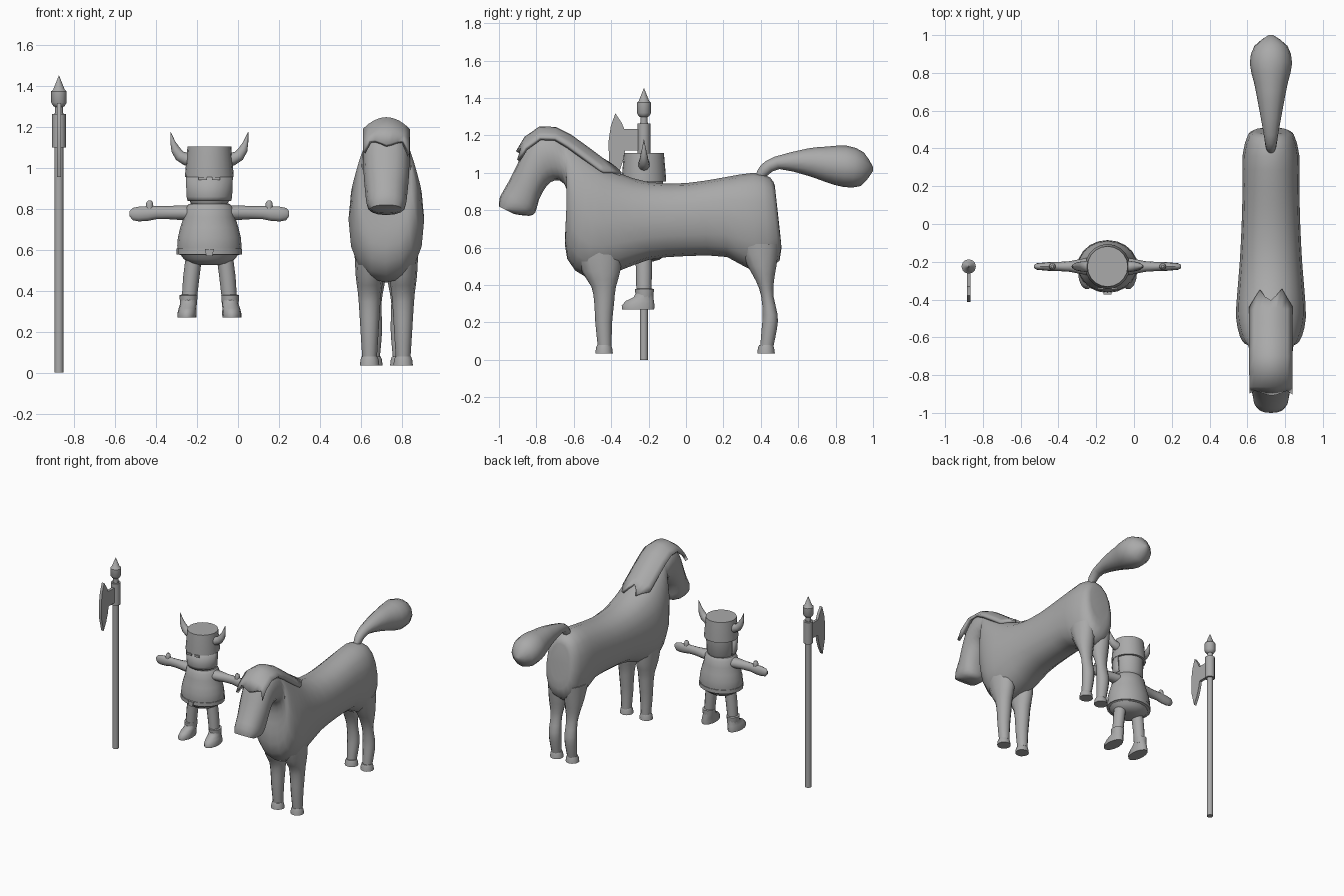
import bpy, bmesh, math
from mathutils import Vector

if "Cube" in bpy.data.objects:
    bpy.data.objects.remove(bpy.data.objects["Cube"])

grey = bpy.data.materials.new("plain_grey")
grey.diffuse_color = (0.4, 0.4, 0.4, 1)
grey.use_nodes = True
grey.node_tree.nodes["Principled BSDF"].inputs["Base Color"].default_value = grey.diffuse_color


def finish(name, bm, angle=40):
    bmesh.ops.recalc_face_normals(bm, faces=bm.faces)
    me = bpy.data.meshes.new(name)
    bm.to_mesh(me)
    bm.free()
    ob = bpy.data.objects.new(name, me)
    bpy.context.collection.objects.link(ob)
    me.materials.append(grey)
    bpy.ops.object.select_all(action='DESELECT')
    ob.select_set(True)
    bpy.context.view_layer.objects.active = ob
    bpy.ops.object.shade_smooth_by_angle(angle=math.radians(angle))
    return ob


def smooth_rows(rows, steps):
    """Catmull-Rom interpolation through rows of numbers."""
    if steps == 1:
        return rows
    out = []
    for i in range(len(rows) - 1):
        a, b = rows[max(i - 1, 0)], rows[i]
        c, d = rows[i + 1], rows[min(i + 2, len(rows) - 1)]
        for s in range(steps):
            t = s / steps
            out.append([0.5 * (2 * q + (r - p) * t + (2 * p - 5 * q + 4 * r - w) * t * t
                               + (3 * q - p - 3 * r + w) * t ** 3)
                        for p, q, r, w in zip(a, b, c, d)])
    return out + [rows[-1]]


def loft(name, rings, n=16, power=1.0, angle=40):
    """Skin rings given as (centre, half axis u, half axis v)."""
    def sgn(v):
        return math.copysign(abs(v) ** power, v)
    bm = bmesh.new()
    loops = []
    for c, u, v in rings:
        loops.append([bm.verts.new(Vector(c) + Vector(u) * sgn(math.cos(2 * math.pi * k / n))
                                   + Vector(v) * sgn(math.sin(2 * math.pi * k / n)))
                      for k in range(n)])
    for a, b in zip(loops, loops[1:]):
        for k in range(n):
            bm.faces.new((a[k], a[(k + 1) % n], b[(k + 1) % n], b[k]))
    bm.faces.new(loops[0][::-1])
    bm.faces.new(loops[-1])
    return finish(name, bm, angle)


def side_loft(name, x, rows, steps=2, n=16, power=1.0, angle=50):
    """Rows (y, z, y, z, half width): opposite silhouette points of each ring."""
    rings = [(((x, (a + c) / 2, (b + d) / 2)), (w, 0, 0), (0, (a - c) / 2, (b - d) / 2))
             for a, b, c, d, w in smooth_rows(rows, steps)]
    return loft(name, rings, n, power, angle)


def upright(name, rows, steps=1, n=16, angle=40):
    """Rows (x, y, z, rx, ry): stacked horizontal ellipses."""
    return loft(name, [((x, y, z), (rx, 0, 0), (0, ry, 0))
                       for x, y, z, rx, ry in smooth_rows(rows, steps)], n, 1, angle)


def plate(name, pts, axis, lo, hi):
    """Extrude an outline along x or y."""
    bm = bmesh.new()
    def at(p, d):
        return (d, p[0], p[1]) if axis == 'x' else (p[0], d, p[1])
    a = [bm.verts.new(at(p, lo)) for p in pts]
    b = [bm.verts.new(at(p, hi)) for p in pts]
    bm.faces.new(a)
    bm.faces.new(b[::-1])
    for i in range(len(pts)):
        j = (i + 1) % len(pts)
        bm.faces.new((a[i], b[i], b[j], a[j]))
    return finish(name, bm, 30)


# ---------------- horse ----------------
HX = 0.725
side_loft("horse_body", HX, [
    (.475, .93, .505, .66, .075), (.45, .975, .50, .53, .12), (.36, 1.0, .37, .47, .15),
    (.2, .975, .22, .55, .15), (0, .945, 0, .555, .155), (-.2, .95, -.2, .535, .165),
    (-.36, 1.0, -.36, .475, .178), (-.46, 1.06, -.53, .44, .185),
    (-.55, 1.13, -.635, .54, .165), (-.62, 1.18, -.645, .70, .14),
    (-.66, 1.20, -.625, .84, .12), (-.71, 1.22, -.65, .94, .115),
    (-.78, 1.22, -.70, .96, .115), (-.85, 1.16, -.745, .93, .113),
    (-.90, 1.05, -.785, .86, .11), (-.95, .95, -.805, .79, .102),
    (-.995, .87, -.84, .77, .095), (-1.0, .82, -.92, .78, .075)], 2, 16, .88)

for tag, s in (("left", 1), ("right", -1)):
    x = HX + s * .078
    side_loft("horse_front_leg_" + tag, x + s * .004, [
        (-.60, .62, -.34, .62, .075), (-.555, .47, -.35, .48, .068), (-.505, .39, -.375, .39, .057),
        (-.49, .30, -.385, .30, .05), (-.485, .20, -.395, .20, .044), (-.472, .075, -.398, .075, .036)], 2, 12)
    side_loft("horse_back_leg_" + tag, x - s * .012, [
        (.27, .62, .50, .62, .075), (.33, .5, .483, .5, .068), (.375, .42, .47, .42, .055),
        (.402, .34, .468, .34, .042), (.41, .24, .49, .24, .045), (.405, .17, .487, .17, .043),
        (.397, .075, .468, .075, .034)], 2, 12)
    for leg, y, dx in (("front", -.438, .004), ("back", .428, -.012)):
        upright(f"horse_{leg}_hoof_{tag}", [(x + s * dx, y, .035, .048, .047),
                                            (x + s * dx, y, .065, .044, .043),
                                            (x + s * dx, y, .08, .038, .037)], 1, 12)

side_loft("horse_tail", HX, [
    (.375, .995, .40, .955, .02), (.40, 1.04, .435, .985, .03), (.47, 1.085, .50, 1.02, .04),
    (.65, 1.13, .65, .985, .07), (.75, 1.14, .75, .95, .09), (.86, 1.145, .84, .925, .112),
    (.95, 1.11, .935, .93, .088), (1.0, 1.03, 1.0, 1.01, .012)], 2, 12)

# mane: draped strip with jagged ends
bm = bmesh.new()
path = [(-.89, 1.13), (-.855, 1.185), (-.78, 1.238), (-.70, 1.235), (-.62, 1.195),
        (-.53, 1.13), (-.45, 1.07), (-.37, 1.022)]
grid = []
for i, (y, z) in enumerate(path):
    row = []
    for k in range(9):
        t = k / 4 - 1
        jag = (0, -.03, -.015, .005, .02, .01, -.01, -.03, .01)[k] if i == 0 else 0
        back = (-.06, -.02, .02, -.02, -.04, -.01, .025, -.02, -.06)[k] if i == len(path) - 1 else 0
        row.append(bm.verts.new((HX + .108 * t, y - jag * .5 + back - .012 * t * t * (i > 3),
                                 z - jag - back * .6 - .055 * t ** 2)))
    grid.append(row)
for a, b in zip(grid, grid[1:]):
    for k in range(8):
        bm.faces.new((a[k], a[k + 1], b[k + 1], b[k]))
mane = finish("horse_mane", bm, 40)
sol = mane.modifiers.new("thickness", 'SOLIDIFY')
sol.thickness, sol.offset = .022, 0

# ---------------- warrior ----------------
KX, KY = -.14, -.225
upright("tunic", [(KX, KY, z, r, r * .87) for z, r in (
    (.575, .145), (.58, .153), (.62, .157), (.66, .154), (.71, .142), (.76, .126),
    (.805, .118), (.825, .10), (.83, .05))], 1, 20)
upright("hips", [(KX, KY, z, r, r * .87) for z, r in (
    (.525, .05), (.535, .095), (.555, .125), (.58, .143))], 1, 20)
upright("belt", [(KX, KY, z, .160, .140) for z in (.578, .606)], 1, 20)
plate("buckle", [(-.162, .605), (-.118, .605), (-.125, .57), (-.155, .57)], 'y', -.372, -.35)
upright("head", [(KX, KY, z, r, r) for z, r in ((.82, .085), (.845, .1), (.96, .103))], 1, 20)
upright("helmet", [(KX, KY, z, r, r) for z, r in ((.955, .119), (.965, .119), (1.105, .107))], 1, 20)

# face guard wrapping the front of the head
bm = bmesh.new()
rows = [[bm.verts.new((KX + r * math.sin(a), KY - r * math.cos(a), z))
         for a in [math.radians(-100 + 20 * k) for k in range(11)]]
        for z, r in ((.838, .108), (.86, .113), (.965, .117))]
for a, b in zip(rows, rows[1:]):
    for k in range(10):
        bm.faces.new((a[k], a[k + 1], b[k + 1], b[k]))
guard = finish("face_guard", bm)
guard.modifiers.new("thickness", 'SOLIDIFY').thickness = .008
for s in (-1, 1):
    x = KX + s * .032
    plate("eye_slit", [(x - .02, .942), (x + .02, .942), (x + .02, .957), (x - .02, .957)],
          'y', -.347, -.338)

for tag, s in (("left", 1), ("right", -1)):
    # horn: curve from the helmet side to a point
    loft("horn_" + tag, [((KX + s * x, KY, z), (s * ux, 0, uz), (0, r, 0)) for x, z, ux, uz, r in (
        (.09, 1.04, 0, .032, .032), (.118, 1.045, -.006, .031, .03), (.145, 1.06, -.018, .02, .026),
        (.165, 1.09, -.02, .01, .02), (.178, 1.125, -.012, .004, .012), (.19, 1.177, -.001, 0, .001))], 10)
    # arm, mitten and thumb
    loft("arm_" + tag, [((KX + s * x, KY, z), (0, 0, h), (0, d, 0)) for x, z, h, d in (
        (.08, .78, .035, .05), (.14, .782, .036, .04), (.2, .782, .032, .028), (.26, .782, .032, .024),
        (.30, .778, .036, .024), (.345, .775, .036, .02), (.375, .775, .03, .017),
        (.39, .777, .012, .008))], 12)
    upright("thumb_" + tag, [(KX + s * .292, KY, z, r, r) for z, r in (
        (.77, .018), (.815, .018), (.832, .016), (.842, .007))], 1, 10)
    # leg and boot
    upright("leg_" + tag, [(KX + s * .075, KY, .57, .04, .045), (KX + s * .088, KY, .47, .04, .043),
                           (KX + s * .098, KY, .36, .037, .04)], 1, 12)
    bx = KX + s * .102
    upright("boot_cuff_" + tag, [(bx, KY + .003, z, r, r * 1.15) for z, r in (
        (.33, .040), (.36, .043), (.378, .044), (.381, .036))], 1, 12)
    upright("boot_" + tag, [(bx + s * .008, -.256, .27, .046, .088), (bx + s * .007, -.256, .29, .047, .09),
                            (bx + s * .005, -.247, .315, .043, .077), (bx, -.227, .335, .041, .054),
                            (bx, -.222, .36, .04, .046)], 1, 14, 50)

# ---------------- halberd ----------------
AX, AY = -.875, -.225
def turned(name, prof, n=12):
    return upright(name, [(AX, AY, z, r, r) for z, r in prof], 1, n, 35)

turned("pole", ((0, .022), (1.27, .022)))
turned("socket", ((1.10, .034), (1.265, .034)))
turned("spear_point", ((1.26, .019), (1.298, .019), (1.302, .027), (1.32, .038),
                       (1.375, .038), (1.384, .028), (1.452, .001)))
plate("axe_blade", [(-.235, 1.235), (-.33, 1.235), (-.345, 1.27), (-.378, 1.318), (-.402, 1.25),
                    (-.414, 1.17), (-.412, 1.06), (-.385, .955), (-.355, 1.01), (-.335, 1.07),
                    (-.325, 1.12), (-.235, 1.12)], 'x', AX - .01, AX + .01)
